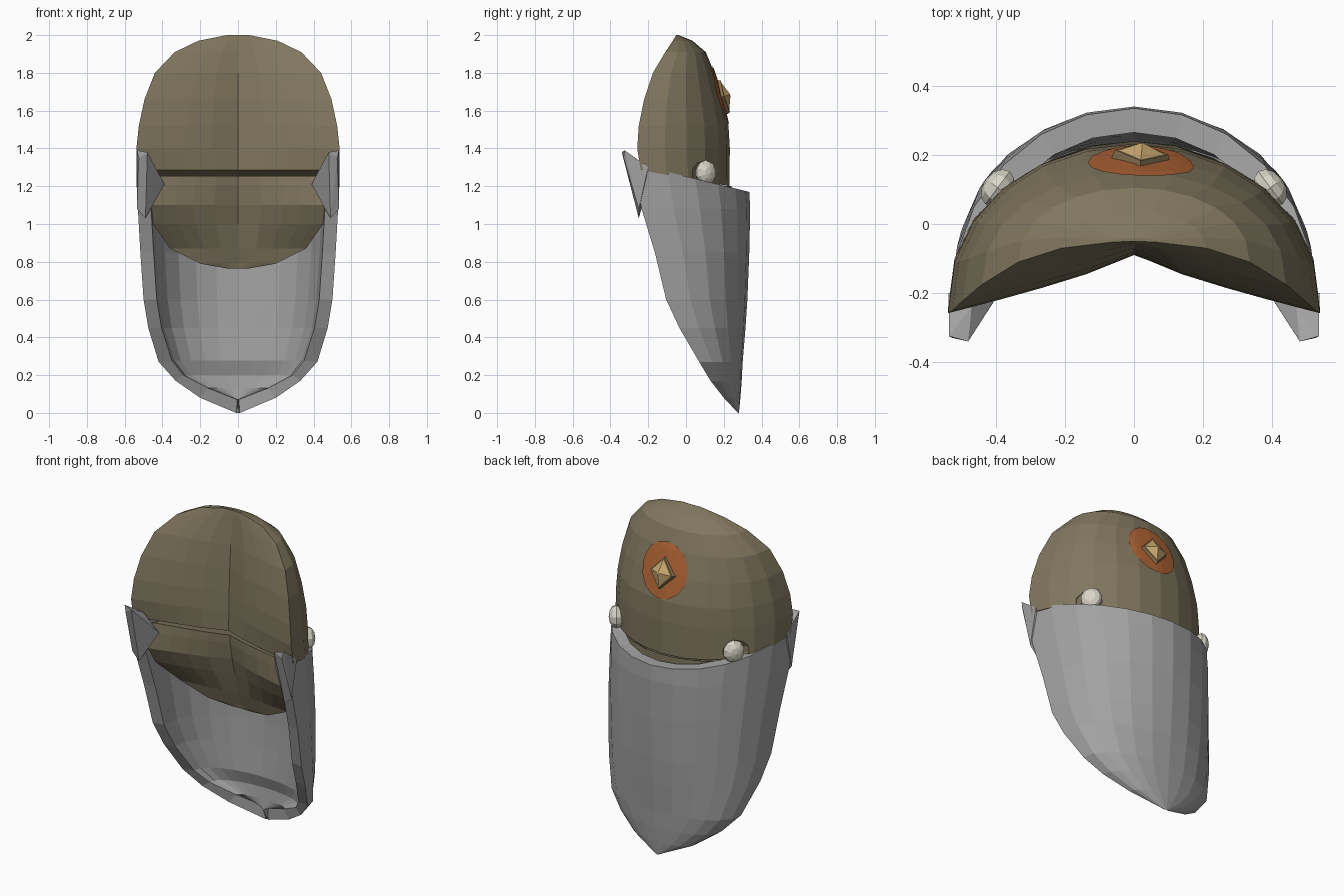
import bpy, bmesh, math
from mathutils import Vector, Matrix
from mathutils.bvhtree import BVHTree

cube = bpy.data.objects.get("Cube")
if cube:
    bpy.data.objects.remove(cube)


def material(name, r, g, b):
    m = bpy.data.materials.new(name)
    m.use_nodes = True
    m.diffuse_color = (r, g, b, 1)
    bsdf = next(n for n in m.node_tree.nodes if n.type == 'BSDF_PRINCIPLED')
    bsdf.inputs["Base Color"].default_value = (r, g, b, 1)
    return m


OLIVE = material("olive_brown", .22, .185, .115)
GREY = material("plate_grey", .36, .36, .36)
ORANGE = material("orange_paint", .43, .125, .035)
GOLD = material("gold", .58, .39, .16)
BRONZE = material("bronze", .24, .17, .08)
CREAM = material("eye_cream", .7, .68, .58)


def finish(name, bm, mat):
    bmesh.ops.remove_doubles(bm, verts=bm.verts, dist=.0005)
    bmesh.ops.recalc_face_normals(bm, faces=bm.faces)
    mesh = bpy.data.meshes.new(name)
    bm.to_mesh(mesh)
    bm.free()
    mesh.materials.append(mat)
    obj = bpy.data.objects.new(name, mesh)
    bpy.context.collection.objects.link(obj)
    return obj


def loft(name, rows, mat):
    """Each row is an outer and an inner strand of equal length."""
    bm = bmesh.new()
    rings = []
    n = len(rows[0][0])
    for outer, inner in rows:
        rings.append([bm.verts.new(p) for p in outer + inner[::-1]])
    for low, high in zip(rings, rings[1:]):
        for i in range(2 * n):
            j = (i + 1) % (2 * n)
            bm.faces.new((low[i], low[j], high[j], high[i]))
    for ring in (rings[0], rings[-1]):
        for i in range(n - 1):
            bm.faces.new((ring[i], ring[i + 1], ring[-2 - i], ring[-1 - i]))
    return finish(name, bm, mat)


def arc(w, side, back, z, lift=0, n=12):
    """Rounded back strand; lift raises its ends above the middle."""
    pts = []
    for i in range(n + 1):
        a = math.pi * (i / n - .5)
        c = max(math.cos(a), 0) ** .9
        pts.append((w * math.sin(a), side + (back - side) * c, z + lift * (1 - c)))
    return pts


def head_row(z, w, side, front, back, lift=0):
    outer = arc(w, side, back, z - lift, lift)
    inner = [(x, front + (side - front) * abs(x / w) ** .8, z) for x, _, _ in outer]
    return outer, inner


# Upper head: height, half width, side y, front y, back y
skull = loft("upper_head", [head_row(*r) for r in (
    (1.285, .538, -.24, -.09, .23, .085), (1.4, .538, -.258, -.088, .232),
    (1.52, .525, -.25, -.085, .225), (1.66, .495, -.222, -.08, .192),
    (1.8, .44, -.175, -.07, .15), (1.91, .335, -.11, -.06, .105),
    (1.97, .21, -.07, -.055, .035), (2.0, .06, -.052, -.05, -.04))], OLIVE)
surface = BVHTree.FromPolygons([v.co for v in skull.data.vertices],
                               [p.vertices[:] for p in skull.data.polygons])

# Lower jaw, sloping back under the mouth
loft("lower_jaw", [head_row(*r) for r in (
    (.765, .06, .03, .035, .15), (.79, .2, 0, .03, .2),
    (.87, .36, -.04, 0, .23), (1.0, .45, -.15, -.03, .24),
    (1.1, .48, -.21, -.055, .24), (1.2, .46, -.2, -.075, .24),
    (1.255, .44, -.19, -.08, .22, .07))], OLIVE)


# Curved throat plate with thick rims
def plate_row(z, w, side, back, lift=0):
    thick = .07 if z > .2 else .04
    rise = max(0, .07 * (1 - z / .3))
    return (arc(w, side, back, z, lift),
            arc(max(w - thick, .004), side + .01, back - thick, z + rise, lift))


loft("throat_plate", [plate_row(*r) for r in (
    (0, .01, .275, .28), (.08, .2, .2, .288), (.17, .33, .13, .295),
    (.27, .42, .07, .3), (.45, .475, -.035, .315), (.6, .5, -.105, .325),
    (.85, .517, -.165, .335), (1.08, .53, -.235, .34),
    (1.17, .535, -.28, .335, .15))], GREY)

# Pointed hooks at the front ends of the throat plate
TIP = ((.48, -.34, 1.38), (.535, -.325, 1.39), (.525, -.33, 1.35), (.47, -.24, 1.33),
       (.39, -.2, 1.21), (.41, -.23, 1.25), (.49, -.25, 1.03), (.535, -.25, 1.08),
       (.537, -.2, 1.3))
for side, label in ((1, "left"), (-1, "right")):
    bm = bmesh.new()
    for x, y, z in TIP:
        bm.verts.new((x * side, y, z))
    bmesh.ops.convex_hull(bm, input=bm.verts)
    finish(label + "_plate_hook", bm, GREY)


def ball(name, centre, normal, size, mat):
    bm = bmesh.new()
    turn = Vector(normal).to_track_quat('Z', 'Y').to_matrix().to_4x4()
    bmesh.ops.create_uvsphere(bm, u_segments=10, v_segments=6, radius=1,
                              matrix=Matrix.Translation(centre) @ turn @ Matrix.Diagonal((*size, 1)))
    return finish(name, bm, mat)


# Eyes set in sockets cut from the lower edge of the head
for side, label in ((1, "left"), (-1, "right")):
    out = (.8 * side, .6, 0)
    socket = ball(label + "_socket_cutter", (.41 * side, .115, 1.265), out, (.1, .08, .06), OLIVE)
    socket.hide_render = True
    socket.hide_viewport = True
    cut = skull.modifiers.new(label + "_socket", 'BOOLEAN')
    cut.operation = 'DIFFERENCE'
    cut.object = socket
    ball(label + "_eye", (.395 * side, .105, 1.272), out, (.062, .067, .042), CREAM)

# Painted forehead patch that follows the head surface
MID_X, MID_Z = .02, 1.68


def on_head(dx, dz):
    spot, normal, _, _ = surface.ray_cast(Vector((MID_X + dx, 1, MID_Z + dz)), Vector((0, -1, 0)))
    return spot, normal


bm = bmesh.new()
rings = []
for k in range(5):
    r = .03 + k * .031
    rings.append([bm.verts.new(on_head(r * math.sin(a), r * 1.02 * math.cos(a))[0] + Vector((0, .007, .003)))
                  for a in (math.tau * i / 16 for i in range(16))])
for low, high in zip(rings, rings[1:]):
    for i in range(16):
        j = (i + 1) % 16
        bm.faces.new((low[i], low[j], high[j], high[i]))
patch = finish("forehead_patch", bm, ORANGE)
if sum(p.normal.y for p in patch.data.polygons) < 0:
    patch.data.flip_normals()

# Diamond gem in a bevelled mount
spot, normal = on_head(0, -.01)
turn = normal.to_track_quat('Z', 'Y').to_matrix().to_4x4()
for name, r1, r2, depth, base, mat in (("gem_mount", .098, .088, .03, 0, BRONZE),
                                       ("gem", .085, .008, .03, .026, GOLD)):
    bm = bmesh.new()
    move = Matrix.Translation(spot + normal * (base + depth / 2 - .008))
    bmesh.ops.create_cone(bm, cap_ends=True, segments=4, radius1=r1, radius2=r2, depth=depth,
                          matrix=move @ turn @ Matrix.Diagonal((.88, 1, 1, 1)))
    finish(name, bm, mat)
